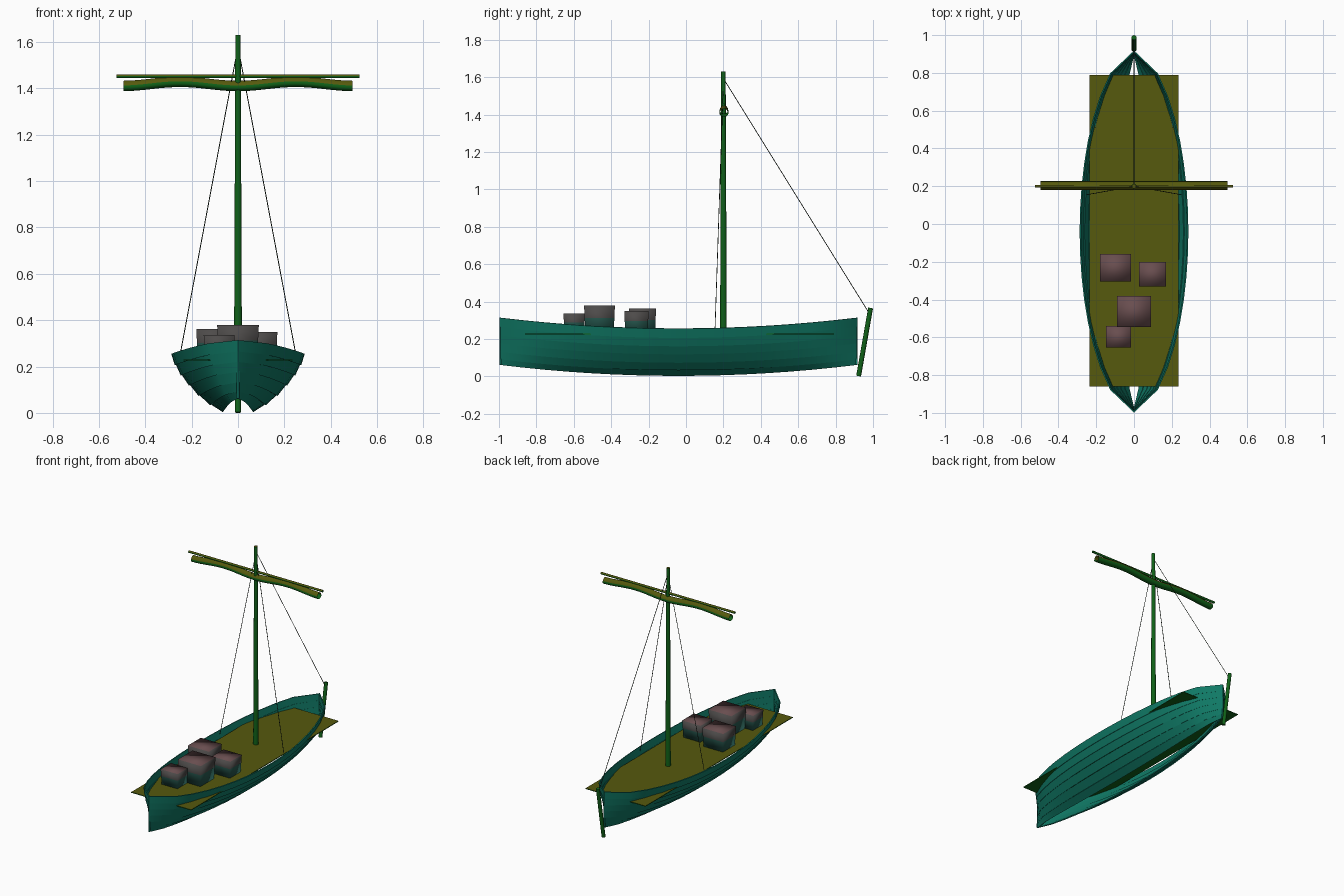
import bpy, bmesh, math
from mathutils import Vector

if "Cube" in bpy.data.objects:
    bpy.data.objects.remove(bpy.data.objects["Cube"])


def material(name, r, g, b):
    m = bpy.data.materials.new(name)
    m.diffuse_color = (r, g, b, 1)
    m.use_nodes = True
    m.node_tree.nodes["Principled BSDF"].inputs["Base Color"].default_value = m.diffuse_color
    return m


TEAL = material("hull_teal", 0.005, 0.19, 0.13)
GREEN = material("spar_green", 0.005, 0.12, 0.009)
OLIVE = material("deck_olive", 0.092, 0.10, 0.004)
CARGO_TOP = material("cargo_top", 0.14, 0.075, 0.078)
CARGO_SIDE = material("cargo_side", 0.075, 0.07, 0.068)
CARGO_LOW = material("cargo_low", 0.02, 0.10, 0.08)
ROPE = material("rope_dark", 0.01, 0.02, 0.012)


def finish(bm, name, mats, angle=None, top_limit=0.5, thickness=0):
    """Make the object; a second material goes on the faces that look up."""
    if len(mats) == 2:
        bm.normal_update()
        for f in bm.faces:
            f.material_index = 1 if f.normal.z > top_limit else 0
    me = bpy.data.meshes.new(name)
    bm.to_mesh(me)
    bm.free()
    ob = bpy.data.objects.new(name, me)
    bpy.context.collection.objects.link(ob)
    for m in mats:
        me.materials.append(m)
    bpy.ops.object.select_all(action='DESELECT')
    ob.select_set(True)
    bpy.context.view_layer.objects.active = ob
    if thickness:
        sol = ob.modifiers.new("thickness", 'SOLIDIFY')
        sol.thickness = thickness
        sol.offset = -1
        bpy.ops.object.modifier_apply(modifier=sol.name)
    if angle is not None:
        bpy.ops.object.shade_smooth_by_angle(angle=math.radians(angle))
    return ob


def rod(name, a, b, r1, r2, mats, sides=10):
    a, b = Vector(a), Vector(b)
    bm = bmesh.new()
    bmesh.ops.create_cone(bm, cap_ends=True, segments=sides, radius1=r1, radius2=r2,
                          depth=(b - a).length)
    rot = (b - a).to_track_quat('Z', 'Y').to_matrix()
    for v in bm.verts:
        v.co = rot @ v.co + (a + b) / 2
    return finish(bm, name, mats, 50)


def box(x0, x1, y0, y1, z0, z1, taper=1.0):
    bm = bmesh.new()
    bmesh.ops.create_cube(bm, size=1)
    for v in bm.verts:
        k = taper if v.co.z < 0 else 1
        v.co = Vector(((x0 + x1) / 2 + v.co.x * k * (x1 - x0),
                       (y0 + y1) / 2 + v.co.y * k * (y1 - y0),
                       z0 if v.co.z < 0 else z1))
    return bm


# Hull: overlapping planks on both sides, open along the bottom
SECTION = [(.060, .005), (.115, .035), (.165, .075), (.207, .120),
           (.242, .163), (.268, .208), (.288, .255)]
STATIONS = 16


def hull_point(t, side, x, z):
    f = max(0, 1 - t * t) ** 0.57
    return (side * x * f, -0.04 + 0.958 * t, z + 0.059 * t * t)


bm = bmesh.new()
for side in (-1, 1):
    for (xa, za), (xb, zb) in zip(SECTION, SECTION[1:]):
        rows = []
        for i in range(STATIONS + 1):
            t = -1 + 2 * i / STATIONS
            rows.append([bm.verts.new(hull_point(t, side, xa + .005, za - .002)),
                         bm.verts.new(hull_point(t, side, xb, zb))])
        for p, q in zip(rows, rows[1:]):
            quad = [p[0], q[0], q[1], p[1]]
            bm.faces.new(quad if side > 0 else quad[::-1])
finish(bm, "hull_planks", [TEAL], 30, thickness=0.007)

# Deck board, wider than the hull at its ends
finish(box(-.235, .235, -.86, .79, .225, .230), "deck", [GREEN, OLIVE])

# Cargo bales: mauve top, sides fading to teal
for i, (x0, x1, y0, y1, top) in enumerate([(-.18, -.015, -.305, -.16, .362),
                                           (.026, .17, -.33, -.20, .350),
                                           (-.09, .09, -.545, -.38, .380),
                                           (-.148, -.015, -.655, -.54, .337)]):
    bm = box(x0, x1, y0, y1, .228, top, 0.92)
    mid = .228 + (top - .228) * .55
    bmesh.ops.bisect_plane(bm, geom=bm.verts[:] + bm.edges[:] + bm.faces[:],
                           plane_co=(0, 0, mid), plane_no=(0, 0, 1))
    bm.normal_update()
    for f in bm.faces:
        high = f.calc_center_median().z > mid
        f.material_index = 0 if f.normal.z > .5 else 1 if high else 2
    finish(bm, f"cargo_bale_{i + 1}", [CARGO_TOP, CARGO_SIDE, CARGO_LOW], 180)

# Mast, yard and steering post
SPAR = [GREEN, OLIVE]
rod("mast", (0, .2, .228), (0, .2, 1.63), .018, .012, SPAR)
rod("yard", (-.525, .2, 1.452), (.525, .2, 1.452), .008, .008, SPAR)
rod("rudder_post", (0, .923, .002), (0, .987, .366), .013, .013, [GREEN])

# Furled sail: open wavy tube with a teardrop section pinched at the yard
bm = bmesh.new()
N, M = 14, 32
rings = []
for i in range(M + 1):
    x = -.495 + .99 * i / M
    zc = 1.416 - .009 * math.cos(x / .25 * math.pi)
    ring = []
    for k in range(N):
        a = 2 * math.pi * k / N
        c = math.cos(a)
        y = .024 * math.sin(a) * (1 - .25 * max(0, c))
        ring.append(bm.verts.new((x, .203 + y, zc + c * (.026 if c > 0 else .019))))
    rings.append(ring)
for p, q in zip(rings, rings[1:]):
    for k in range(N):
        j = (k + 1) % N
        bm.faces.new((p[k], p[j], q[j], q[k]))
bmesh.ops.recalc_face_normals(bm, faces=bm.faces[:])
finish(bm, "furled_sail", SPAR, 60, top_limit=0.3)

# Rigging
for side, name in ((-1, "left"), (1, "right")):
    rod(f"shroud_{name}", (0, .2, 1.58), (side * .25, .155, .25), .002, .002, [ROPE], 6)
rod("stay", (0, .205, 1.585), (0, .975, .345), .002, .002, [ROPE], 6)
